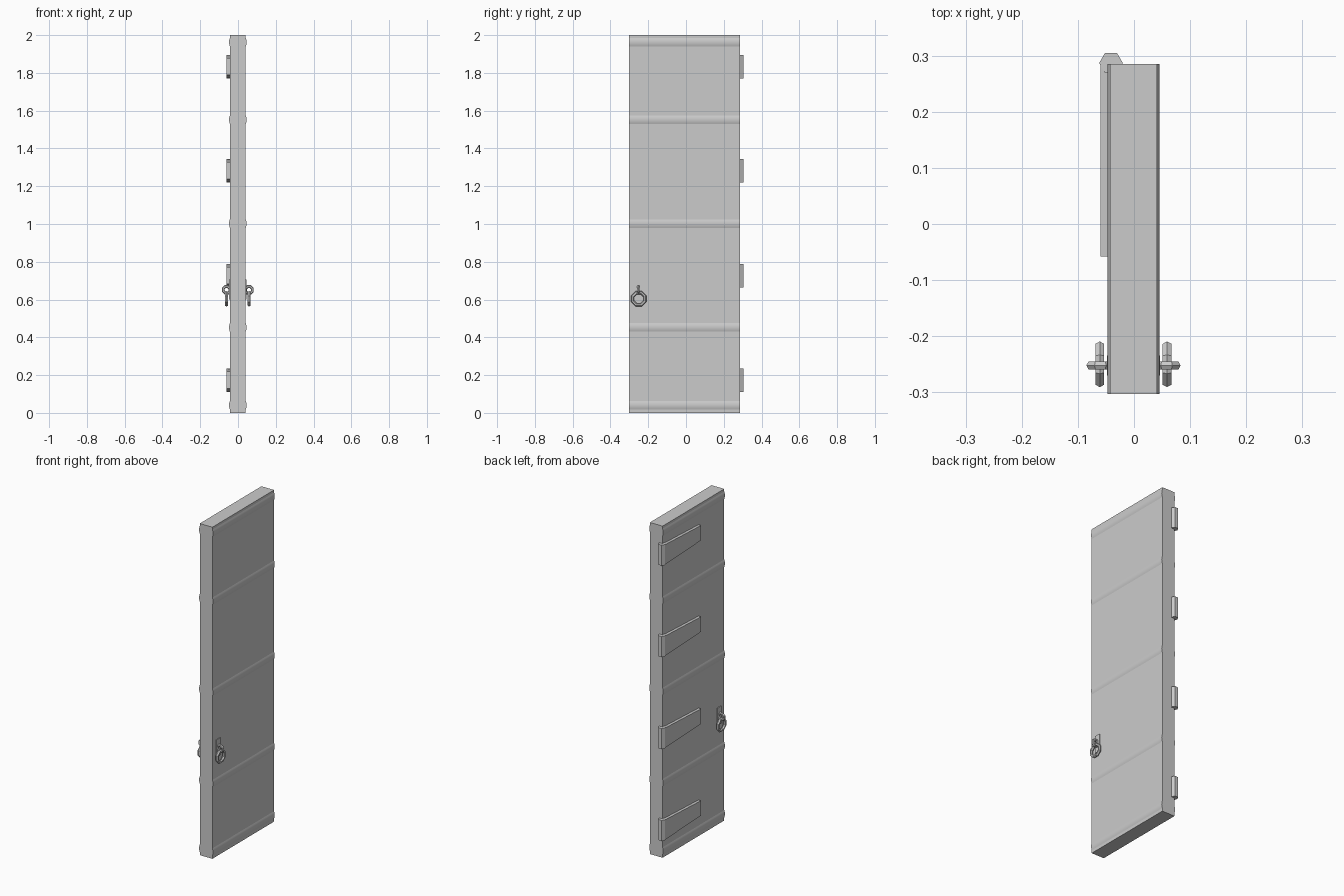
import bpy, bmesh, math
from mathutils import Matrix, Vector

old = bpy.data.objects.get("Cube")
if old:
    bpy.data.objects.remove(old)

grey = bpy.data.materials.new("plain_grey")
grey.use_nodes = True
COLOUR = (0.6, 0.6, 0.6, 1)
grey.diffuse_color = COLOUR
grey.node_tree.nodes["Principled BSDF"].inputs["Base Color"].default_value = COLOUR


def finish(name, bm, angle=None):
    """Turn a bmesh into a named object, smoothed below the angle if given."""
    bmesh.ops.recalc_face_normals(bm, faces=bm.faces)
    mesh = bpy.data.meshes.new(name)
    bm.to_mesh(mesh)
    bm.free()
    mesh.materials.append(grey)
    obj = bpy.data.objects.new(name, mesh)
    bpy.context.collection.objects.link(obj)
    if angle:
        bpy.ops.object.select_all(action='DESELECT')
        obj.select_set(True)
        bpy.context.view_layer.objects.active = obj
        bpy.ops.object.shade_smooth_by_angle(angle=math.radians(angle))
    return obj


def prism(name, points, direction, angle=None):
    """Extrude a closed outline along a direction."""
    bm = bmesh.new()
    face = bm.faces.new([bm.verts.new(p) for p in points])
    out = bmesh.ops.extrude_face_region(bm, geom=[face], use_keep_orig=True)
    moved = [v for v in out["geom"] if isinstance(v, bmesh.types.BMVert)]
    bmesh.ops.translate(bm, vec=direction, verts=moved)
    return finish(name, bm, angle)


def ring(name, centre, axis, radius, tube, sides, tube_sides):
    """Low-poly torus around an axis through its centre."""
    bm = bmesh.new()
    rows = []
    turn = Vector((0, 0, 1)).rotation_difference(Vector(axis)).to_matrix()
    for i in range(sides):
        a = math.tau * (i + 0.5) / sides
        row = []
        for j in range(tube_sides):
            b = math.tau * j / tube_sides
            r = radius + tube * math.cos(b)
            p = Vector((r * math.cos(a), r * math.sin(a), tube * math.sin(b)))
            row.append(bm.verts.new(Vector(centre) + turn @ p))
        rows.append(row)
    for i in range(sides):
        for j in range(tube_sides):
            k, m = (i + 1) % sides, (j + 1) % tube_sides
            bm.faces.new((rows[i][j], rows[k][j], rows[k][m], rows[i][m]))
    return finish(name, bm)


# Door slab: one profile with rounded bands on both sides, run along y
MID, HALF, BULGE, BAND, STEPS = -0.001, 0.042, 0.0045, 0.045, 6
side = [(HALF, 0)]
for low in (0.018, 0.43, 0.98, 1.53, 1.94):
    for s in range(STEPS + 1):
        t = s / STEPS
        side.append((HALF + BULGE * 4 * t * (1 - t), low + BAND * t))
side.append((HALF, 2))
outline = [(MID + x, -0.303, z) for x, z in side]
outline += [(MID - x, -0.303, z) for x, z in reversed(side)]
prism("door_slab", outline, (0, 0.588, 0), 14)

# Four hinges: six-sided knuckle and tapering strap
for n, z in enumerate((0.173, 0.727, 1.282, 1.833), 1):
    hexagon = [(-0.041 + 0.021 * math.cos(math.tau * i / 6),
                0.287 + 0.021 * math.sin(math.tau * i / 6), z - 0.062)
               for i in range(6)]
    prism(f"hinge_knuckle_{n}", hexagon, (0, 0, 0.124))
    strap = [(-0.06, 0.287, z - 0.06), (-0.06, 0.287, z + 0.06),
             (-0.06, -0.058, z + 0.045), (-0.06, -0.058, z - 0.045)]
    prism(f"hinge_strap_{n}", strap, (0.02, 0, 0))

# Handles on both sides: back plate, staple and hanging ring
for label, sign in (("left", 1), ("right", -1)):
    x = MID + sign * (HALF - 0.002)
    plate = [(x, -0.27, 0.60), (x, -0.234, 0.60), (x, -0.234, 0.705), (x, -0.27, 0.705)]
    prism(f"handle_plate_{label}", plate, (sign * 0.007, 0, 0))
    ring(f"handle_staple_{label}", (MID + sign * 0.059, -0.252, 0.651),
         (0, 1, 0), 0.019, 0.008, 8, 6)
    ring(f"handle_ring_{label}", (MID + sign * 0.06, -0.25, 0.604),
         (1, 0, 0), 0.035, 0.009, 8, 6)
